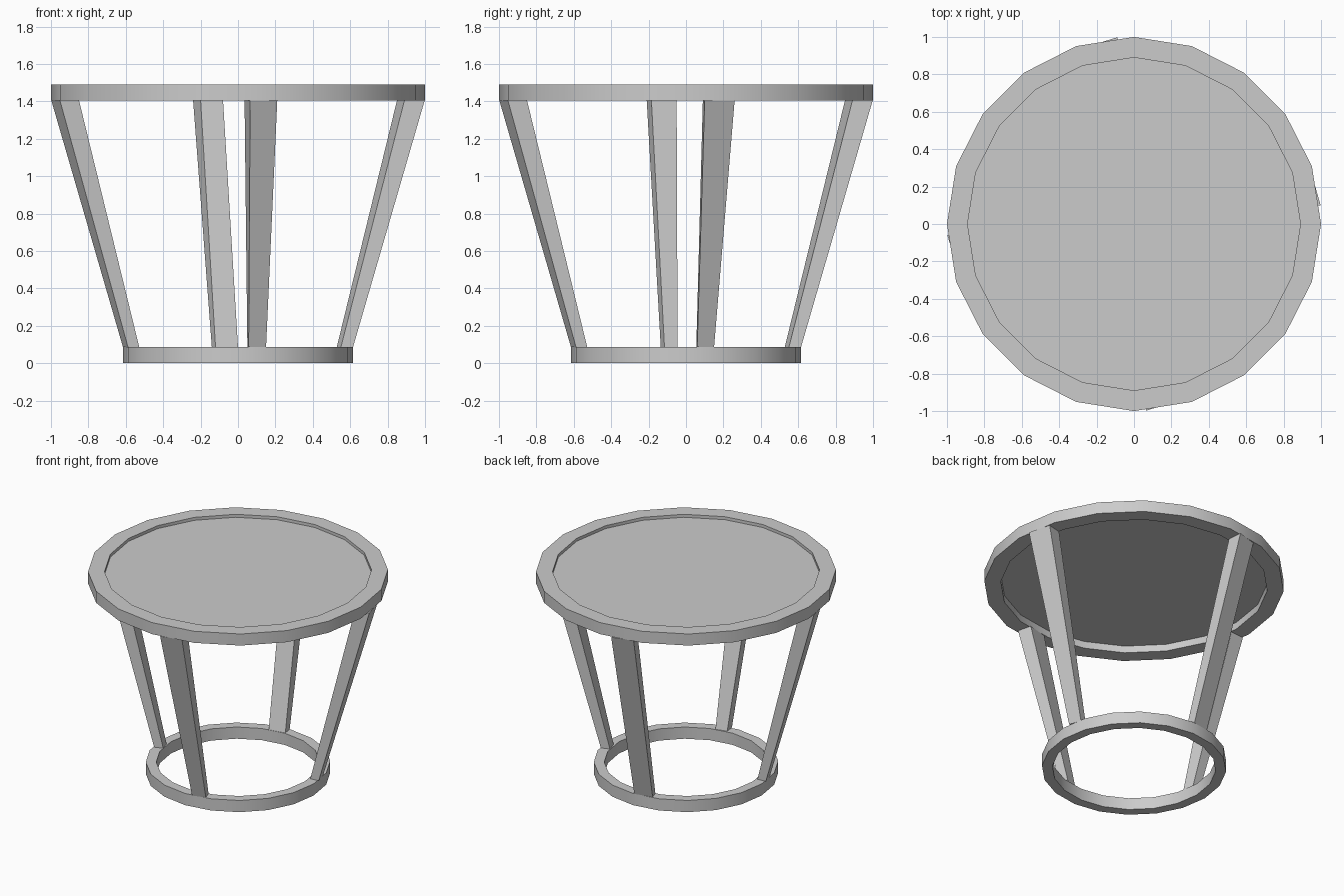
import bpy, bmesh
from math import cos, sin, pi

if "Cube" in bpy.data.objects:
    bpy.data.objects.remove(bpy.data.objects["Cube"])

SIDES = 20
TOP, RIM_LOW, BASE_TOP = 1.49, 1.405, 0.086


def make(name, verts, faces, smooth=False):
    mesh = bpy.data.meshes.new(name)
    mesh.from_pydata(verts, [], faces)
    bm = bmesh.new()
    bm.from_mesh(mesh)
    bmesh.ops.recalc_face_normals(bm, faces=bm.faces)
    bm.to_mesh(mesh)
    bm.free()
    ob = bpy.data.objects.new(name, mesh)
    bpy.context.collection.objects.link(ob)
    if smooth:
        bpy.ops.object.select_all(action='DESELECT')
        bpy.context.view_layer.objects.active = ob
        ob.select_set(True)
        bpy.ops.object.shade_smooth_by_angle(angle=pi / 6)
    return ob


def circle(r, z):
    return [(r * cos(2 * pi * i / SIDES), r * sin(2 * pi * i / SIDES), z)
            for i in range(SIDES)]


def ring(name, r_out, r_in, z0, z1):
    loops = [circle(r_out, z0), circle(r_out, z1), circle(r_in, z1), circle(r_in, z0)]
    faces = []
    for k in range(4):
        for i in range(SIDES):
            j, m = (i + 1) % SIDES, (k + 1) % 4
            faces.append((k * SIDES + i, k * SIDES + j, m * SIDES + j, m * SIDES + i))
    make(name, sum(loops, []), faces, True)


# Rims and inset table top
ring("top_rim", 1.0, 0.89, RIM_LOW, TOP)
ring("base_rim", 0.615, 0.545, 0, BASE_TOP)
panel = circle(0.89, 1.456) + circle(0.89, 1.468)
make("table_top", panel,
     [tuple(range(SIDES)), tuple(range(SIDES, 2 * SIDES))] +
     [(i, (i + 1) % SIDES, SIDES + (i + 1) % SIDES, SIDES + i) for i in range(SIDES)], True)

# Legs: sideways offsets (outer near, outer far, inner far, inner near) at top and foot
LEGS = {
    "right_leg": (0, (.10, .26, .235, .09), (.06, .15, .13, .055)),
    "back_leg": (1, (.09, .24, .20, .08), (.01, .14, .12, .0)),
    "left_leg": (2, (.06, .21, .185, .05), (.05, .135, .115, .045)),
    "front_leg": (3, (.065, .21, .185, .035), (.057, .15, .13, .05)),
}
TOP_R = (.998, .952, .85, .89)
FOOT_R = (.615, .588, .528, .55)


def turn(x, y, quarter):
    for _ in range(quarter):
        x, y = -y, x
    return x, y


for name, (q, top, foot) in LEGS.items():
    verts = [(*turn(r, s, q), BASE_TOP) for r, s in zip(FOOT_R, foot)]
    verts += [(*turn(r, s, q), RIM_LOW) for r, s in zip(TOP_R, top)]
    make(name, verts, [(0, 1, 2, 3), (4, 5, 6, 7)] +
         [(i, (i + 1) % 4, 4 + (i + 1) % 4, 4 + i) for i in range(4)])
